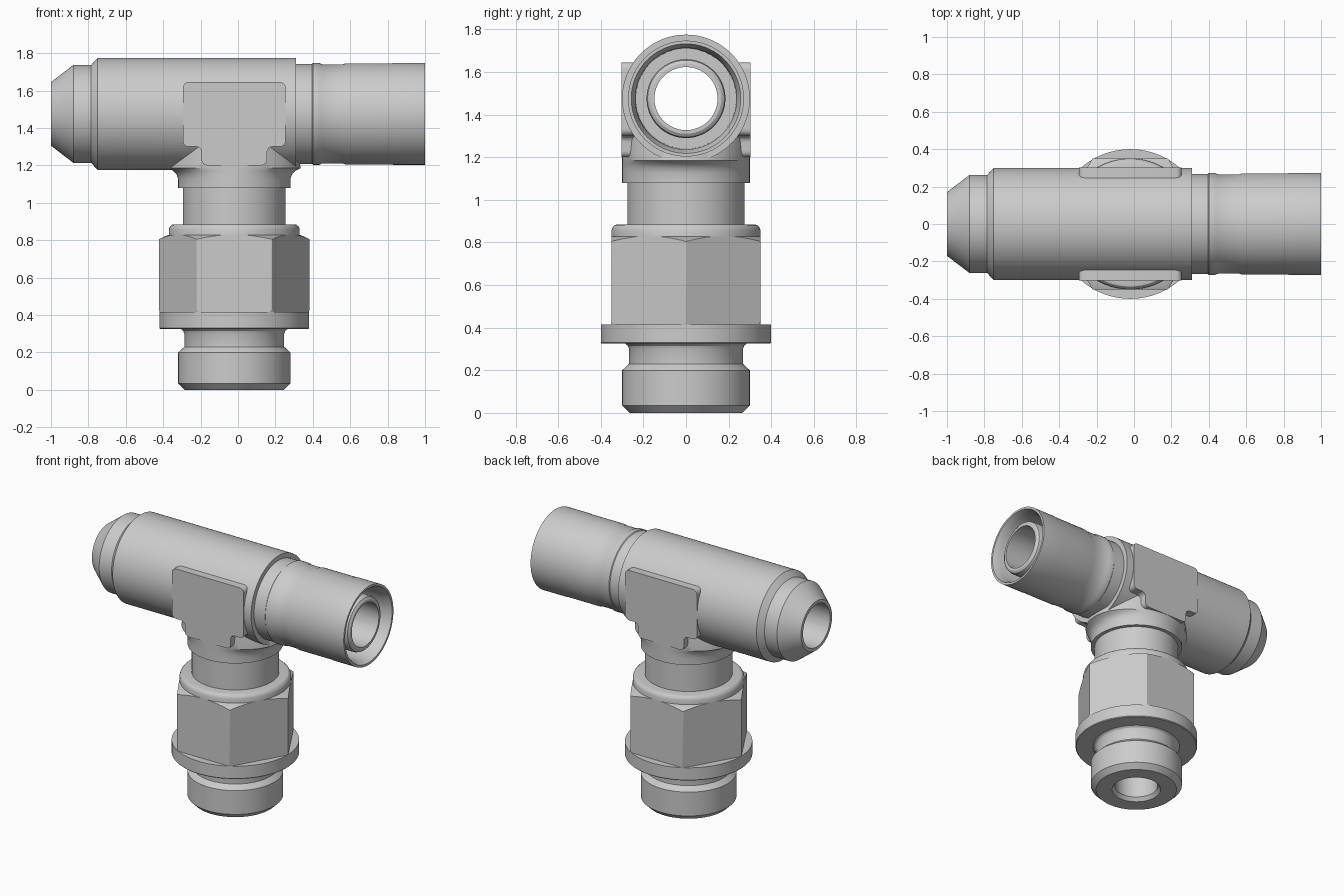
import bpy, bmesh, math

if "Cube" in bpy.data.objects:
    bpy.data.objects.remove(bpy.data.objects["Cube"])

CX = -0.02      # vertical axis x
AZ = 1.475      # height of the horizontal axis
SEG = 96


def make(name, bm):
    bmesh.ops.recalc_face_normals(bm, faces=bm.faces)
    me = bpy.data.meshes.new(name)
    bm.to_mesh(me)
    bm.free()
    ob = bpy.data.objects.new(name, me)
    bpy.context.collection.objects.link(ob)
    return ob


def lathe(name, rings, along_x=False, tube=False, seg=SEG):
    """Rings are (height, radius) or (height, x radius, y radius)."""
    bm = bmesh.new()
    loops = []
    for ring in rings:
        h, ra, rb = ring[0], ring[1], ring[-1]
        loop = []
        for i in range(seg):
            t = 2 * math.pi * i / seg
            a, b = ra * math.cos(t), rb * math.sin(t)
            loop.append(bm.verts.new((h, a, AZ + b) if along_x else (CX + a, b, h)))
        loops.append(loop)
    pairs = list(zip(loops, loops[1:]))
    if tube:
        pairs.append((loops[-1], loops[0]))
    else:
        bm.faces.new(loops[0])
        bm.faces.new(loops[-1])
    for p, q in pairs:
        for i in range(seg):
            j = (i + 1) % seg
            bm.faces.new((p[i], p[j], q[j], q[i]))
    return make(name, bm)


def combine(ob, other, op):
    mod = ob.modifiers.new("combine", 'BOOLEAN')
    mod.operation, mod.object, mod.solver = op, other, 'EXACT'
    bpy.context.view_layer.objects.active = ob
    bpy.ops.object.modifier_apply(modifier=mod.name)
    bpy.data.objects.remove(other)


def wrench_pad(side):
    """T-shaped flat with rounded corners."""
    outline = [(-.275, 1.645), (-.275, 1.3), (-.175, 1.3), (-.175, 1.2),
               (.175, 1.2), (.175, 1.3), (.275, 1.3), (.275, 1.645)]
    bm = bmesh.new()
    bm.faces.new([bm.verts.new((CX + x, side * .2, z)) for x, z in outline])
    bmesh.ops.bevel(bm, geom=bm.verts[:], offset=.03, segments=4,
                    affect='VERTICES', profile=.5)
    new = bmesh.ops.extrude_face_region(bm, geom=bm.faces[:])
    for v in new["geom"]:
        if isinstance(v, bmesh.types.BMVert):
            v.co.y = side * .302
    return make("wrench_pad", bm)


# Horizontal run: cone end, main barrel, grooved socket with inner tube
body = lathe("tee_body", [
    (-1, .17), (-.88, .262), (-.785, .262), (-.75, .30), (.31, .30),
    (.31, .267), (.395, .267), (.40, .272), (.435, .272), (.45, .265),
    (.56, .265), (.575, .27), (.82, .27), (.83, .272), (1, .272),
    (1, .257), (.95, .238), (.60, .235), (.60, .185), (.95, .185),
    (.965, .18), (.975, .165)], along_x=True)

# Stem and collar, flaring into the run along x
stem = lathe("stem", [
    (.87, .275), (1.08, .275), (1.08, .30), (1.125, .30), (1.15, .308, .30),
    (1.17, .325, .30), (1.185, .355, .30), (1.22, .35, .30),
    (1.30, .325, .30), (1.40, .305, .30)])
combine(body, stem, 'UNION')
for side in (-1, 1):
    combine(body, wrench_pad(side), 'UNION')

# Bores
combine(body, lathe("run_bore", [(-1.1, .148), (1.1, .148)], along_x=True), 'DIFFERENCE')
combine(body, lathe("stem_bore", [(.5, .14), (AZ, .14)]), 'DIFFERENCE')

# Threaded stud with flange and top ring
stud = lathe("stud", [
    (0, .16), (0, .265), (.035, .30), (.20, .30), (.23, .267), (.30, .267),
    (.315, .273), (.325, .285), (.325, .395), (.33, .40), (.415, .40),
    (.415, .30), (.82, .30), (.82, .35), (.858, .35), (.873, .344),
    (.882, .334), (.885, .32), (.885, .14), (.025, .14)], tube=True)

# Hex nut, corners trimmed by a chamfered sleeve
nut = lathe("hex_nut", [(.41, .404), (.83, .404)], seg=6)
sleeve = lathe("nut_trim", [(.38, .2), (.38, .385), (.43, .403), (.805, .403),
                            (.829, .352), (.829, .2)], tube=True)
combine(nut, sleeve, 'INTERSECT')

# Smooth shading with crisp edges
for ob in (body, stud, nut):
    bpy.ops.object.select_all(action='DESELECT')
    ob.select_set(True)
    bpy.context.view_layer.objects.active = ob
    bpy.ops.object.shade_smooth_by_angle(angle=math.radians(28))
